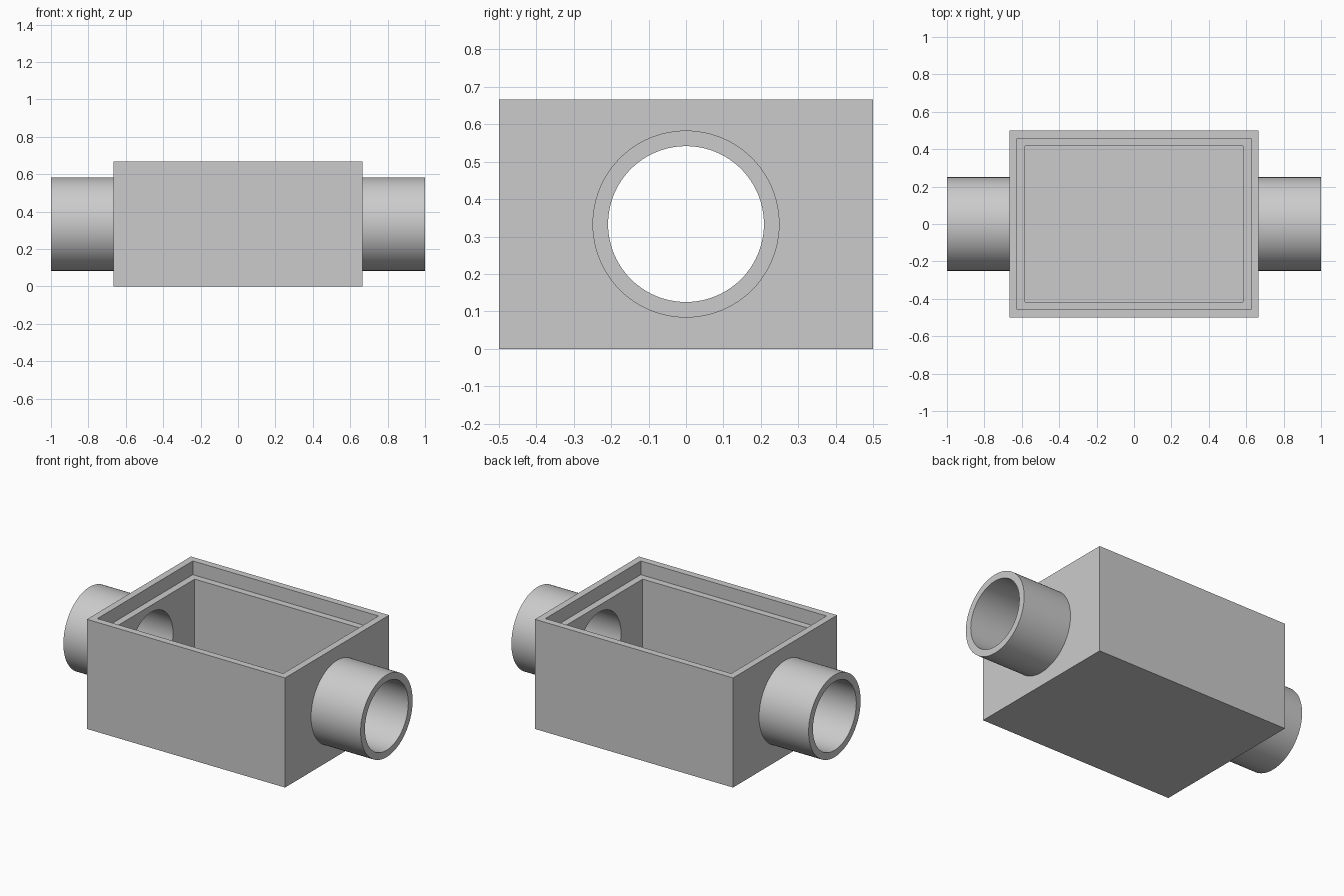
import bpy
import math

if "Cube" in bpy.data.objects:
    bpy.data.objects.remove(bpy.data.objects["Cube"], do_unlink=True)

# Proportions, all in multiples of the wall step
STEP = 1 / 24
HALF_X, HALF_Y, HEIGHT = 16 * STEP, 12 * STEP, 16 * STEP
AXIS_Z = HEIGHT / 2
RADIUS = 6 * STEP
BORE = RADIUS - STEP
SIDES = 96

grey = bpy.data.materials.new("plain_grey")
grey.use_nodes = True
colour = (0.6, 0.6, 0.6, 1)
grey.diffuse_color = colour
grey.node_tree.nodes["Principled BSDF"].inputs["Base Color"].default_value = colour


def block(name, half_x, half_y, bottom, top):
    bpy.ops.mesh.primitive_cube_add(size=1, location=(0, 0, (bottom + top) / 2))
    obj = bpy.context.object
    obj.name = name
    obj.scale = (2 * half_x, 2 * half_y, top - bottom)
    bpy.ops.object.transform_apply(location=True, scale=True)
    obj.data.materials.append(grey)
    return obj


def rod(name, radius, start, end):
    bpy.ops.mesh.primitive_cylinder_add(
        vertices=SIDES, radius=radius, depth=end - start,
        location=((start + end) / 2, 0, AXIS_Z), rotation=(0, math.pi / 2, 0))
    obj = bpy.context.object
    obj.name = name
    bpy.ops.object.transform_apply(location=True, rotation=True, scale=True)
    obj.data.materials.append(grey)
    return obj


def combine(target, tool, operation):
    mod = target.modifiers.new(operation.lower(), "BOOLEAN")
    mod.operation = operation
    mod.solver = "EXACT"
    mod.object = tool
    bpy.ops.object.select_all(action="DESELECT")
    bpy.context.view_layer.objects.active = target
    target.select_set(True)
    bpy.ops.object.modifier_apply(modifier=mod.name)
    bpy.data.objects.remove(tool, do_unlink=True)


# Open box with a floor and a recessed lid ledge around the rim
housing = block("housing", HALF_X, HALF_Y, 0, HEIGHT)

# Pipe stubs on both ends, joined to the box walls
for start, end in ((-1, -HALF_X + STEP), (HALF_X - STEP, 1)):
    combine(housing, rod("pipe_stub", RADIUS, start, end), "UNION")

# Main cavity, lid ledge and the bore running through both stubs
combine(housing, block("cavity", HALF_X - 2 * STEP, HALF_Y - 2 * STEP,
                       2 * STEP, HEIGHT + STEP), "DIFFERENCE")
combine(housing, block("lid_ledge", HALF_X - STEP, HALF_Y - STEP,
                       HEIGHT - 2 * STEP, HEIGHT + STEP), "DIFFERENCE")
combine(housing, rod("bore", BORE, -1.1, 1.1), "DIFFERENCE")

# Round pipes, crisp box edges
housing.select_set(True)
bpy.context.view_layer.objects.active = housing
bpy.ops.object.shade_smooth_by_angle(angle=math.radians(30))
